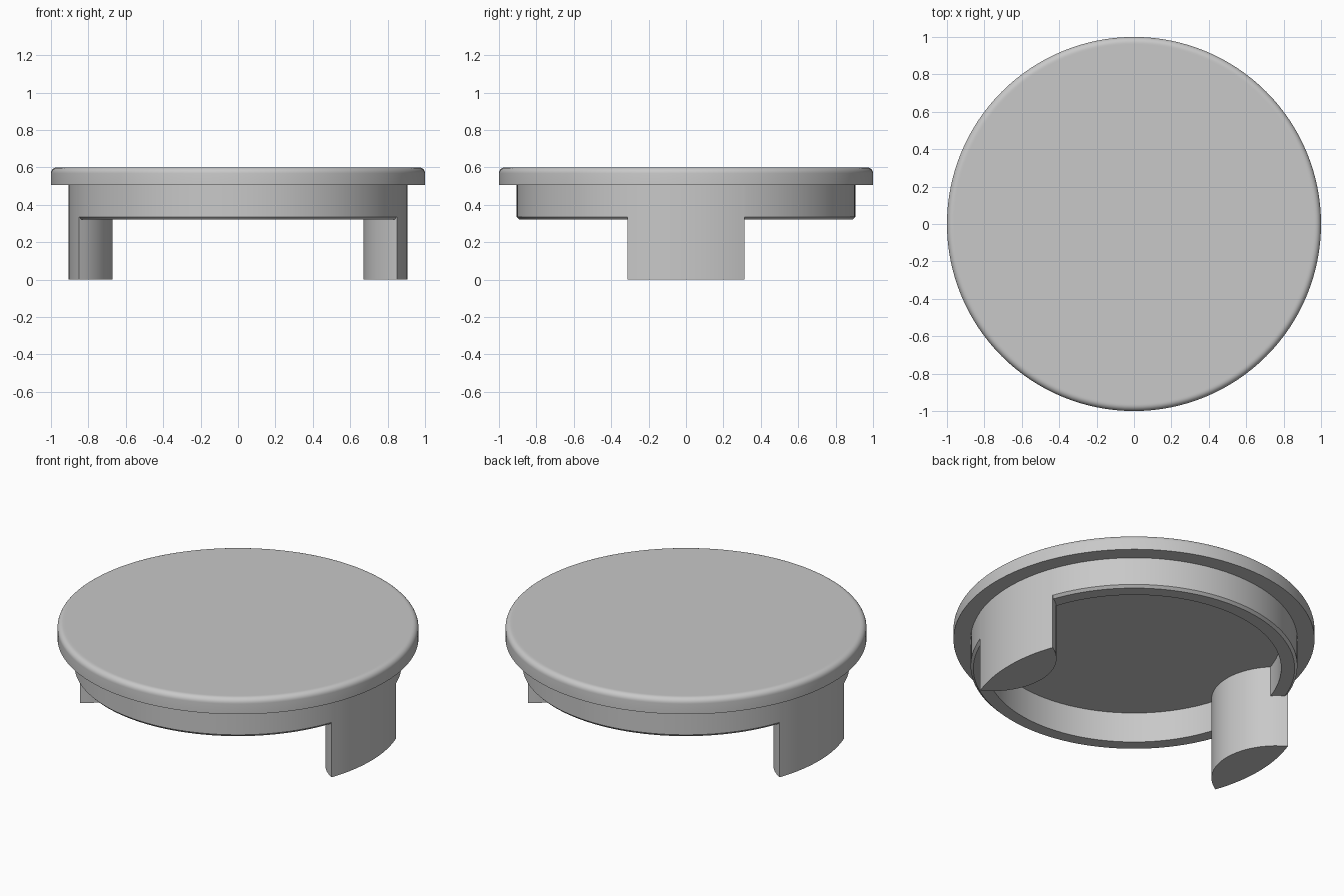
import bpy
import bmesh
from math import pi, sin, cos, atan2, radians
from mathutils import Vector

SEGMENTS = 128
TOP, FLANGE_Z, RIM_Z = 0.6, 0.505, 0.32
RIM_OUT, RIM_IN, CHAMFER, FILLET = 0.905, 0.815, 0.015, 0.032

old = bpy.data.objects.get("Cube")
if old:
    bpy.data.objects.remove(old, do_unlink=True)

grey = bpy.data.materials.new("plain grey")
grey.use_nodes = True
colour = (0.58, 0.58, 0.58, 1)
grey.diffuse_color = colour
grey.node_tree.nodes["Principled BSDF"].inputs["Base Color"].default_value = colour


def finish(name, bm):
    """Turn the bmesh into a smooth-shaded object with sharp edges kept."""
    bmesh.ops.recalc_face_normals(bm, faces=bm.faces)
    mesh = bpy.data.meshes.new(name)
    bm.to_mesh(mesh)
    bm.free()
    mesh.materials.append(grey)
    ob = bpy.data.objects.new(name, mesh)
    bpy.context.collection.objects.link(ob)
    bpy.ops.object.select_all(action='DESELECT')
    ob.select_set(True)
    bpy.context.view_layer.objects.active = ob
    bpy.ops.object.shade_smooth_by_angle(angle=radians(30))
    return ob


def lathe(name, profile):
    """Revolve an (r, z) profile about the z axis."""
    bm = bmesh.new()
    verts = [bm.verts.new((r, 0, z)) for r, z in profile]
    edges = [bm.edges.new(pair) for pair in zip(verts, verts[1:])]
    bmesh.ops.spin(bm, geom=verts + edges, cent=(0, 0, 0), axis=(0, 0, 1),
                   angle=2 * pi, steps=SEGMENTS)
    bmesh.ops.remove_doubles(bm, verts=bm.verts, dist=1e-4)
    return finish(name, bm)


def arc(cx, radius, start, end, steps):
    return [(cx + radius * cos(start + (end - start) * i / steps),
             radius * sin(start + (end - start) * i / steps))
            for i in range(steps + 1)]


def leg(name, side):
    """Lens-shaped post: outer face follows the rim, inner face bulges inward."""
    half, corner_x, inner_r, inner_c = 0.312, 0.85, 0.36, 1.03
    a = atan2(half, corner_x)
    b = atan2(half, corner_x - inner_c)
    outer = arc(0, RIM_OUT + 0.001, -a, a, 16)
    inner = arc(inner_c, inner_r, b, 2 * pi - b, 20)
    bm = bmesh.new()
    base = bm.faces.new([bm.verts.new((side * x, side * y, 0))
                         for x, y in outer + inner[1:-1]])
    new = bmesh.ops.extrude_face_region(bm, geom=[base])["geom"]
    bmesh.ops.translate(bm, vec=Vector((0, 0, FLANGE_Z + 0.01)),
                        verts=[g for g in new if isinstance(g, bmesh.types.BMVert)])
    return finish(name, bm)


# Round cap with a filleted top edge and a hollow, chamfered rim underneath
fillet = [(1 - FILLET + FILLET * sin(t * pi / 12),
           TOP - FILLET + FILLET * cos(t * pi / 12)) for t in range(7)]
lathe("cap", [(0, TOP), (0.96, TOP)] + fillet + [
    (1, FLANGE_Z), (RIM_OUT, FLANGE_Z),
    (RIM_OUT, RIM_Z + CHAMFER), (RIM_OUT - CHAMFER, RIM_Z),
    (RIM_IN, RIM_Z), (RIM_IN, FLANGE_Z), (0, FLANGE_Z)])

# Two opposite legs
leg("left_leg", 1)
leg("right_leg", -1)
